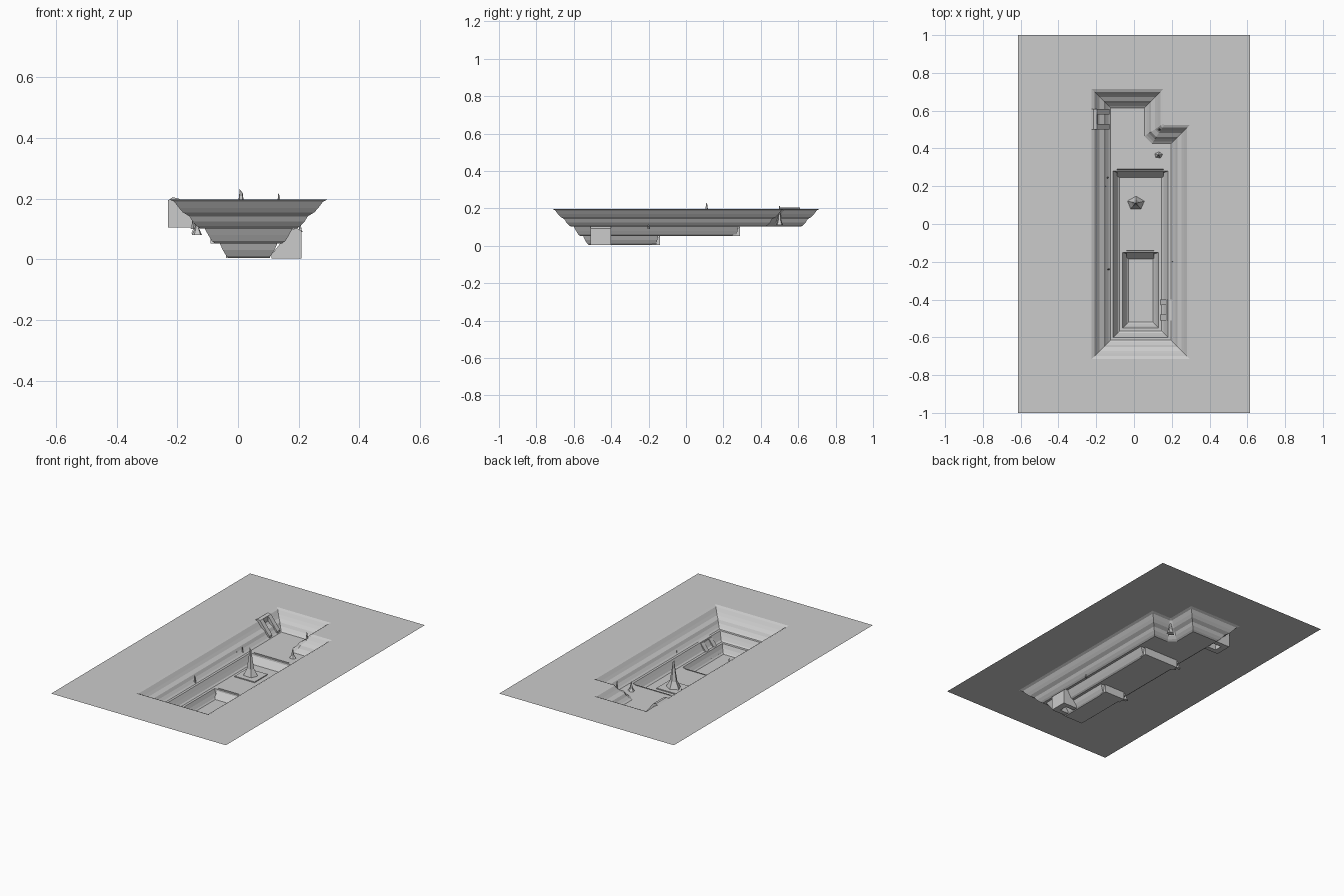
import bpy, bmesh, math
from mathutils import Vector

if "Cube" in bpy.data.objects:
    bpy.data.objects.remove(bpy.data.objects["Cube"], do_unlink=True)

stone = bpy.data.materials.new("grey_stone")
stone.use_nodes = True
stone.diffuse_color = (0.6, 0.6, 0.6, 1)
stone.node_tree.nodes["Principled BSDF"].inputs["Base Color"].default_value = (0.6, 0.6, 0.6, 1)


def finish(name, bm):
    mesh = bpy.data.meshes.new(name)
    bm.to_mesh(mesh)
    bm.free()
    mesh.materials.append(stone)
    obj = bpy.data.objects.new(name, mesh)
    bpy.context.collection.objects.link(obj)
    return obj


def loop_of(bm, pts, z):
    return [bm.verts.new((x, y, z)) for x, y in pts]


def walls(name, rings):
    """Skin a stack of (outline, height) rings, facing into the pit."""
    bm = bmesh.new()
    loops = [loop_of(bm, pts, z) for pts, z in rings]
    n = len(loops[0])
    for a, b in zip(loops, loops[1:]):
        for i in range(n):
            j = (i + 1) % n
            bm.faces.new((a[i], a[j], b[j], b[i]))
    return finish(name, bm)


def sheet(name, outlines, z):
    """Flat sheet between an outline and the holes in it."""
    bm = bmesh.new()
    edges = []
    for pts in outlines:
        vs = loop_of(bm, pts, z)
        edges += [bm.edges.new((vs[i - 1], vs[i])) for i in range(len(vs))]
    bmesh.ops.triangle_fill(bm, edges=edges, use_beauty=True, use_dissolve=False,
                            normal=Vector((0, 0, 1)))
    for f in bm.faces:
        f.normal_update()
        if f.normal.z < 0:
            f.normal_flip()
    return finish(name, bm)


def prism(name, profile, y0, y1):
    """Extrude an x-z profile along y."""
    bm = bmesh.new()
    face = bm.faces.new([bm.verts.new((x, y0, z)) for x, z in profile])
    out = bmesh.ops.extrude_face_region(bm, geom=[face])
    moved = [v for v in out["geom"] if isinstance(v, bmesh.types.BMVert)]
    bmesh.ops.translate(bm, verts=moved, vec=(0, y1 - y0, 0))
    bmesh.ops.recalc_face_normals(bm, faces=bm.faces)
    return finish(name, bm)


def rect(x0, x1, y0, y1, d=0, north=0.4):
    return [(x0 + d, y0 + d), (x1 - d, y0 + d), (x1 - d, y1 - d * north), (x0 + d, y1 - d * north)]


def stepped_outline(d):
    """Pit outline with one corner left undug, inset by d."""
    c = max(0.01 + 0.35 * d, 0.005)
    return [(-.21 + d, -.70 + d), (.28 - d, -.70 + d), (.28 - d, .51 - d), (.14 - d + c, .51 - d),
            (.14 - d, .51 - d + c), (.14 - d, .70 - d), (-.21 + d, .70 - d)]


def middle(d):
    return rect(-.11, .18, -.60, .28, d)


def deep(d):
    return rect(-.06, .13, -.55, -.15, d)


# Ground and the three dug levels
GROUND, UPPER, MID, LOW = .197, .102, .053, .004
sheet("ground", [rect(-.615, .615, -1, 1), stepped_outline(-.015)], GROUND)
walls("upper_walls", [(stepped_outline(d), z) for d, z in (
    (-.015, GROUND), (0, .19), (.015, .17), (.028, .155), (.05, .142),
    (.06, .125), (.074, .11), (.085, UPPER))])
sheet("upper_floor", [stepped_outline(.085), middle(0)], UPPER)
walls("middle_walls", [(middle(d), z) for d, z in ((0, UPPER), (.012, .08), (.024, .06), (.034, MID))])
sheet("middle_floor", [middle(.034), deep(0)], MID)
walls("deep_walls", [(deep(d), z) for d, z in ((0, MID), (.01, .03), (.022, .011), (.03, LOW))])
sheet("deep_floor", [deep(.03)], LOW)


# Short ramps between levels
def ramp(name, x0, x1, y_top, y_bottom, z_top, z_bottom):
    bm = bmesh.new()
    ends = []
    for x in (x0, x1):
        ends.append([bm.verts.new((x, y, z)) for y, z in (
            (y_top, z_top), (y_bottom, z_bottom), (y_top, z_bottom))])
    a, b = ends
    bm.faces.new(a)
    bm.faces.new(b)
    for i in range(3):
        bm.faces.new((a[i - 1], a[i], b[i], b[i - 1]))
    bmesh.ops.recalc_face_normals(bm, faces=bm.faces)
    return finish(name, bm)


ramp("upper_ramp", -.09, .155, .29, .245, UPPER + .004, MID)
ramp("lower_ramp", -.04, .105, -.14, -.185, MID + .004, LOW)


# Access steps: a block with two sloping legs
def access_steps(name, back, sign, y0, y1, base):
    def shape(pts):
        return [(back + sign * x, base + z) for x, z in pts]
    head = [(0, 0), (0, .09), (.015, .1), (.035, .095)]
    prism(name + "_block", shape(head + [(.04, 0)]), y0 + .03, y1 - .03)
    for label, a in (("front", y0), ("rear", y1 - .03)):
        prism(f"{name}_{label}_leg", shape(head + [(.1, .012), (.1, 0)]), a, a + .03)


access_steps("upper_steps", -.23, 1, .50, .61, .105)
access_steps("lower_steps", .21, -1, -.51, -.40, .003)


# Flared spikes of rock
def spike(name, x, y, z, radius, height, turn=0, sides=5):
    bm = bmesh.new()
    rings = []
    for r, h in ((1, 0), (.5, .25), (.28, .6), (.12, .92)):
        rings.append([bm.verts.new((
            x + radius * r * math.cos(turn + i * math.tau / sides),
            y + .8 * radius * r * math.sin(turn + i * math.tau / sides),
            z + h * height)) for i in range(sides)])
    tip = bm.verts.new((x - .1 * radius, y, z + height))
    for a, b in zip(rings, rings[1:]):
        for i in range(sides):
            bm.faces.new((a[i - 1], a[i], b[i], b[i - 1]))
    for i in range(sides):
        bm.faces.new((rings[-1][i - 1], rings[-1][i], tip))
    bm.faces.new(rings[0][::-1])
    return finish(name, bm)


prism("spike_pad", [(-.055, MID), (.085, MID), (.085, MID + .006), (-.055, MID + .006)], .045, .175)
spike("great_spike", .01, .11, MID + .004, .048, .175, .3)
spike("corner_spike", .135, .50, .11, .025, .108, .6)
spike("floor_spike", .13, .365, UPPER, .022, .06, .2)
spike("left_spike_a", -.14, .245, .085, .015, .06, .9)
spike("left_spike_b", -.15, .20, .1, .008, .035)
spike("left_spike_c", -.135, -.24, .08, .018, .07, .4)
spike("right_spike", .205, -.20, .09, .01, .035, .5)
